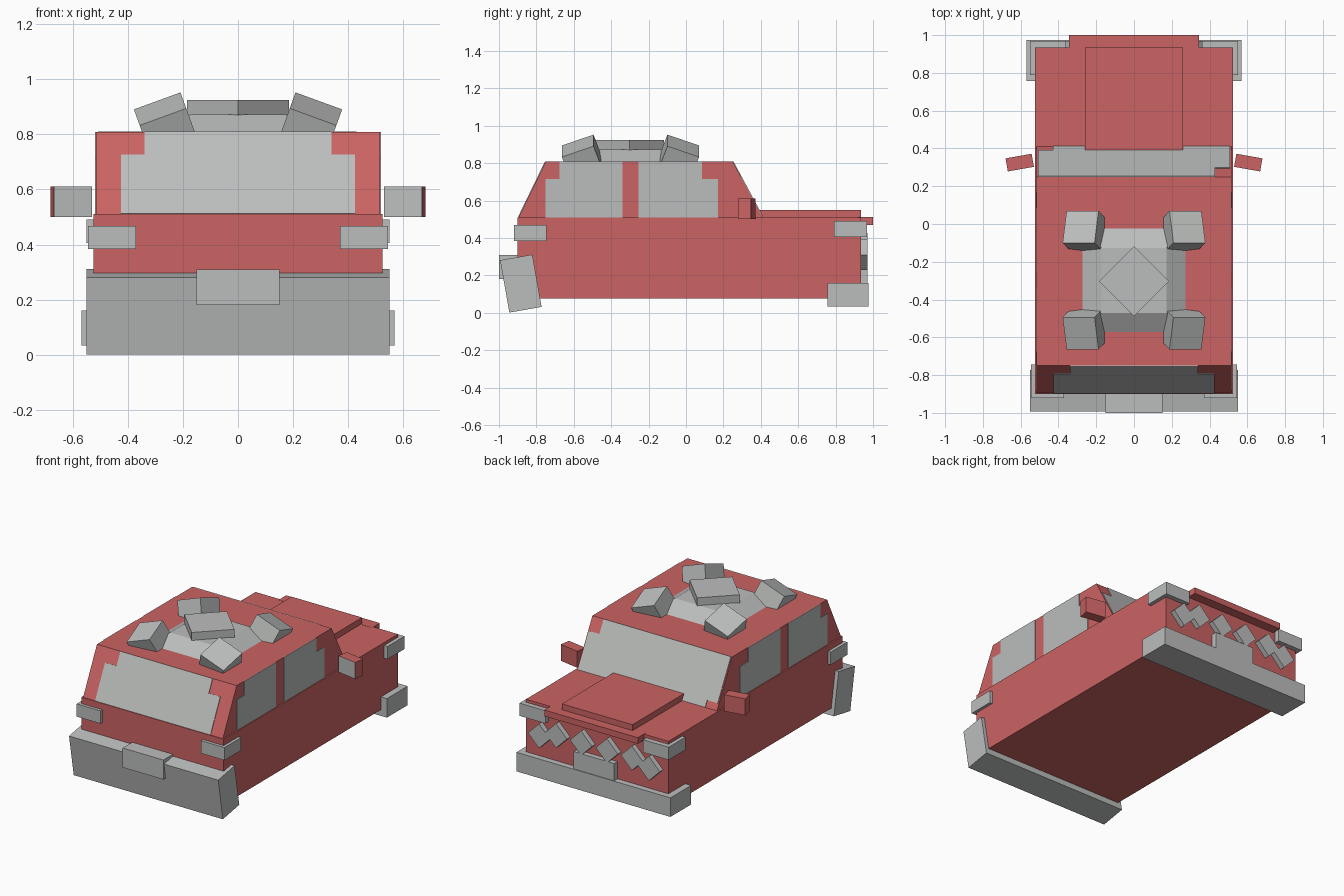
import bpy
import bmesh
from math import radians
from mathutils import Vector, Euler

if "Cube" in bpy.data.objects:
    bpy.data.objects.remove(bpy.data.objects["Cube"])


def material(name, rgb):
    m = bpy.data.materials.new(name)
    m.use_nodes = True
    color = (*rgb, 1)
    m.diffuse_color = color
    m.node_tree.nodes["Principled BSDF"].inputs["Base Color"].default_value = color
    return m


RED = material("body_red", (0.6, 0.125, 0.125))
GREY = material("light_grey", (0.5, 0.515, 0.505))


def finish(name, bm, *mats):
    bmesh.ops.recalc_face_normals(bm, faces=bm.faces)
    mesh = bpy.data.meshes.new(name)
    bm.to_mesh(mesh)
    bm.free()
    for m in mats:
        mesh.materials.append(m)
    ob = bpy.data.objects.new(name, mesh)
    bpy.context.collection.objects.link(ob)
    return ob


def box(name, center, size, mat, rot=(0, 0, 0)):
    bm = bmesh.new()
    bmesh.ops.create_cube(bm, size=1)
    bmesh.ops.scale(bm, vec=size, verts=bm.verts)
    bmesh.ops.rotate(bm, verts=bm.verts,
                     matrix=Euler([radians(a) for a in rot]).to_matrix())
    bmesh.ops.translate(bm, vec=center, verts=bm.verts)
    return finish(name, bm, mat)


def span(name, x, y, z, mat):
    """Box given by its limits on each axis."""
    center = [(a + b) / 2 for a, b in (x, y, z)]
    return box(name, center, [abs(b - a) for a, b in (x, y, z)], mat)


def prism(name, points, vec, mat):
    bm = bmesh.new()
    face = bm.faces.new([bm.verts.new(p) for p in points])
    ext = bmesh.ops.extrude_face_region(bm, geom=[face], use_keep_orig=True)
    moved = [g for g in ext["geom"] if isinstance(g, bmesh.types.BMVert)]
    bmesh.ops.translate(bm, vec=vec, verts=moved)
    return finish(name, bm, mat)


# Body and cabin
LOW, HIGH, HALF = 0.51, 0.808, 0.515
REAR, FRONT = (-0.895, -0.75), (0.41, 0.25)
span("body", (-0.525, 0.525), (-0.9, 0.935), (0.075, LOW), RED)
prism("cabin", [(-HALF, REAR[0], LOW), (-HALF, FRONT[0], LOW),
                (-HALF, FRONT[1], HIGH), (-HALF, REAR[1], HIGH)],
      (2 * HALF, 0, 0), RED)
span("hood_scoop", (-0.26, 0.26), (0.38, 0.935), (LOW - 0.02, 0.55), RED)
span("hood_lip", (-0.345, 0.345), (0.92, 1.0), (0.47, LOW + 0.001), RED)


# Windows, as thin plates with stepped corners
def sloped_window(name, outline, ends):
    slope = (ends[1] - ends[0]) / (HIGH - LOW)
    pts = [(x, ends[0] + slope * (z - LOW), z) for x, z in outline]
    side = 1 if ends[0] > 0 else -1
    normal = Vector((0, side, abs(slope))).normalized()
    prism(name, pts, normal * 0.004, GREY)


STEP = 0.725
sloped_window("rear_window", [
    (-0.425, LOW), (0.425, LOW), (0.425, STEP), (0.34, STEP),
    (0.34, HIGH), (-0.34, HIGH), (-0.34, STEP), (-0.425, STEP)], REAR)
sloped_window("windshield", [
    (-0.43, LOW), (0.508, LOW), (0.508, STEP), (0.43, STEP),
    (0.43, HIGH), (-0.508, HIGH), (-0.508, 0.55), (-0.43, 0.55)], FRONT)

for s, side in ((1, "left"), (-1, "right")):
    for name, outer, notch, inner in (("rear", -0.75, -0.675, -0.34),
                                      ("front", 0.17, 0.085, -0.255)):
        outline = [(outer, LOW), (inner, LOW), (inner, HIGH),
                   (notch, HIGH), (notch, STEP - 0.01), (outer, STEP - 0.01)]
        prism(f"{side}_{name}_side_window",
              [(s * HALF, y, z) for y, z in outline], (s * 0.004, 0, 0), GREY)

    # Corner lights
    xs = (s * 0.37, s * 0.545)
    span(f"{side}_tail_light", xs, (-0.92, -0.745), (0.383, 0.468), GREY)
    span(f"{side}_headlight", (s * 0.36, s * 0.55), (0.79, 0.968),
         (0.405, 0.49), GREY)

    # Mirrors with a grey glass face
    mirror = box(f"{side}_mirror", (s * 0.605, 0.325, 0.555),
                 (0.14, 0.07, 0.11), RED, (0, 0, -s * 10))
    mirror.data.materials.append(GREY)
    for p in mirror.data.polygons:
        p.material_index = int(p.normal.y < -0.9)

    # Tilted roof blocks
    for t, end in ((1, "front"), (-1, "rear")):
        box(f"{side}_{end}_roof_block", (s * 0.262, -0.297 + t * 0.26, 0.835),
            (0.18, 0.18, 0.13), GREY, (-t * 20, s * 20, 0))

    # Grille diamonds
    for i, (x, z) in enumerate(((0.095, 0.345), (0.28, 0.345), (0.405, 0.31))):
        box(f"{side}_grille_diamond_{i + 1}", (s * x, 0.945, z),
            (0.115, 0.05, 0.115), GREY, (0, 45, 0))

# Roof base and cap
base = span("roof_base", (-0.285, 0.285), (-0.585, -0.01), (0.8, 0.872), GREY)
for v in base.data.vertices:
    if v.co.z > 0.85:
        v.co.x *= 0.6
        v.co.y = -0.3 + (v.co.y + 0.3) * 0.6
box("roof_cap", (0, -0.302, 0.897), (0.262, 0.262, 0.054), GREY, (0, 0, 45))

# Bumpers and plates
box("rear_bumper", (0, -0.883, 0.156), (1.1, 0.175, 0.284), GREY, (10, 0, 0))
span("rear_plate", (-0.15, 0.15), (-1.0, -0.9), (0.18, 0.31), GREY)
span("front_bumper", (-0.568, 0.568), (0.757, 0.975), (0.033, 0.16), GREY)
span("front_plate", (-0.15, 0.15), (0.92, 0.97), (0.15, 0.275), GREY)
